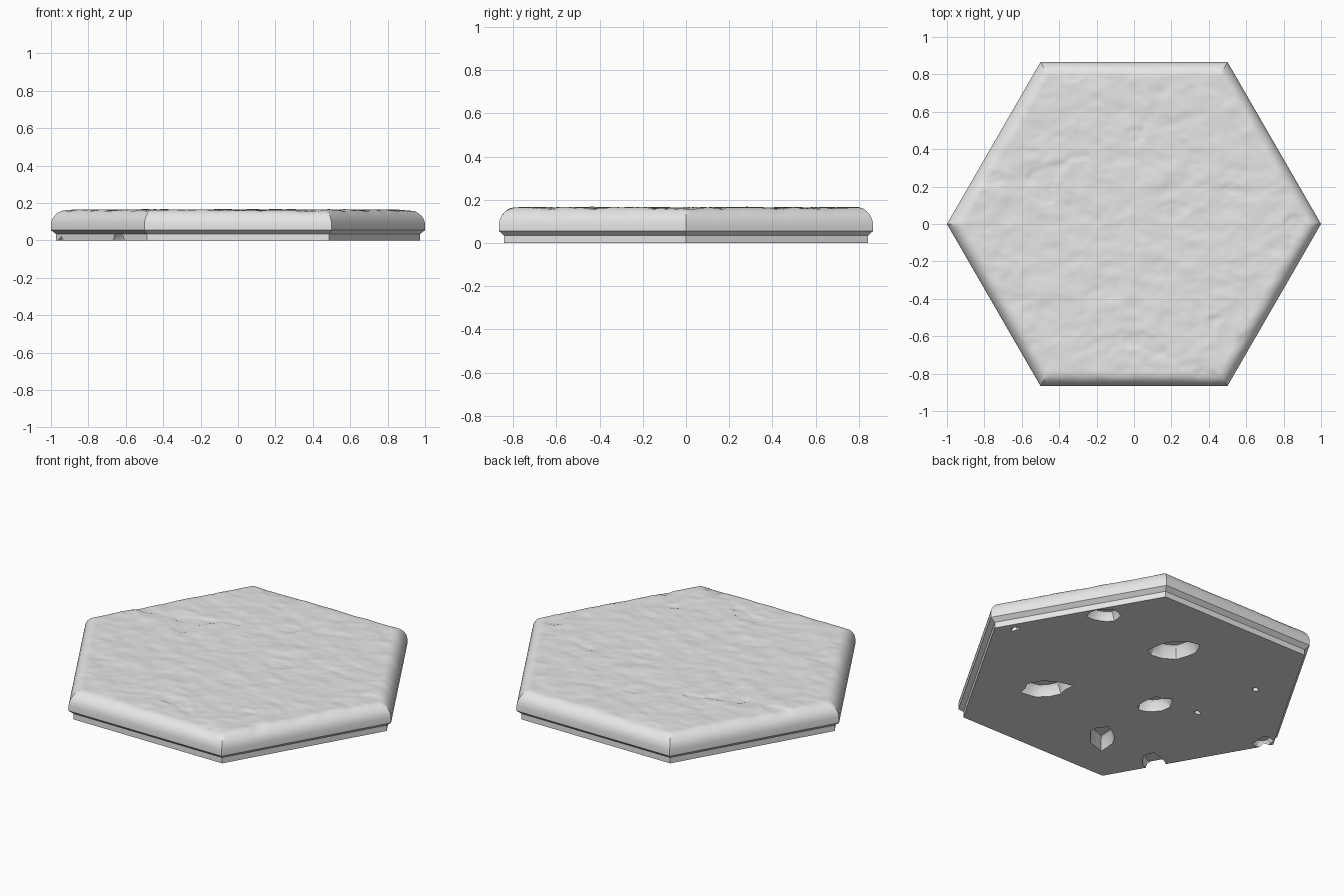
import bpy, bmesh, math, random
from mathutils import Vector, noise

if "Cube" in bpy.data.objects:
    bpy.data.objects.remove(bpy.data.objects["Cube"])

random.seed(4)
N = 56                                   # lattice steps from centre to edge of the top
TOP_R, TOP_Z = 0.92, 0.163
CORNERS = [Vector((math.cos(math.radians(60 * i)), math.sin(math.radians(60 * i)), 0))
           for i in range(6)]

stone = bpy.data.materials.new("grey stone")
stone.diffuse_color = (0.8, 0.8, 0.8, 1)
stone.use_nodes = True
stone.node_tree.nodes["Principled BSDF"].inputs["Base Color"].default_value = stone.diffuse_color


def hex_ring(bm, radius, z, steps, rough=0.0):
    """Hexagonal loop of vertices, optionally roughened in height."""
    ring = []
    for i in range(6):
        for s in range(steps):
            p = CORNERS[i].lerp(CORNERS[(i + 1) % 6], s / steps) * radius
            h = z + rough * roughness(p)
            ring.append(bm.verts.new((p.x, p.y, h)))
    return ring


def roughness(p):
    """Layered noise with a few shallow chipped steps."""
    q = Vector((p.x * 7, p.y * 10, 3.1))
    n = noise.noise(q) + 0.6 * noise.noise(q * 2.1) + 0.35 * noise.noise(q * 4.3)
    chip = noise.noise(Vector((p.x * 4 + 9, p.y * 6, 7.7)))
    return 0.6 * n - (0.5 if chip > 0.42 else 0)


def bridge(bm, a, b):
    for i in range(len(a)):
        j = (i + 1) % len(a)
        bm.faces.new((a[i], a[j], b[j], b[i]))


def finish(name, bm):
    bmesh.ops.recalc_face_normals(bm, faces=bm.faces)
    me = bpy.data.meshes.new(name)
    bm.to_mesh(me)
    bm.free()
    ob = bpy.data.objects.new(name, me)
    bpy.context.collection.objects.link(ob)
    return ob


# Tile: rough top as a triangular lattice of growing hexagons
bm = bmesh.new()
prev = [bm.verts.new((0, 0, TOP_Z + 0.008 * roughness(Vector())))]
for k in range(1, N + 1):
    ring = hex_ring(bm, TOP_R * k / N, TOP_Z, k, 0.008)
    for i in range(6):
        for s in range(k):
            a, b = ring[i * k + s], ring[(i * k + s + 1) % (6 * k)]
            c = prev[(i * (k - 1) + s) % len(prev)]
            bm.faces.new((a, b, c))
            if s < k - 1:
                d = prev[(i * (k - 1) + s + 1) % len(prev)]
                bm.faces.new((c, b, d))
    prev = ring

# Tile: rounded rim, straight side, undercut and foot
for r, z, rough in [(0.945, 0.158, 0.005), (0.965, 0.147, 0.003), (0.983, 0.130, 0.001),
                    (0.994, 0.112, 0), (1.0, 0.09, 0), (1.0, 0.055, 0),
                    (0.972, 0.034, 0), (0.972, 0.0, 0)]:
    ring = hex_ring(bm, r, z, N, rough)
    bridge(bm, prev, ring)
    prev = ring
bm.faces.new(prev)
tile = finish("stone_tile", bm)
tile.data.materials.append(stone)

# Pits worn into the underside: x, y, long radius, short radius, turn, depth
PITS = [(0.60, 0.48, 0.09, 0.07, 2.4, 0.05), (0.08, 0.44, 0.14, 0.09, 2.4, 0.07),
        (0.345, -0.33, 0.14, 0.08, 2.2, 0.06), (-0.21, -0.08, 0.10, 0.07, 1.9, 0.06),
        (-0.22, -0.53, 0.13, 0.07, 0.9, 0.07), (-0.60, -0.555, 0.10, 0.06, 0.6, 0.034),
        (-0.915, -0.01, 0.06, 0.045, 1.8, 0.03), (-0.52, 0.39, 0.022, 0.016, 0, 0.02),
        (-0.44, 0.0, 0.022, 0.016, 0, 0.02), (0.88, 0.06, 0.025, 0.018, 2, 0.02)]
bm = bmesh.new()
SIDES = 12
for x, y, rl, rs, turn, depth in PITS:
    wob = [random.uniform(0.8, 1.15) for _ in range(SIDES)]
    loops = []
    for z, f in ((-0.03, 1.05), (0.0, 1.0), (depth * 0.75, 0.85), (depth, 0.7)):
        loop = []
        for i, w in enumerate(wob):
            t = math.tau * i / SIDES
            u, v = rl * w * f * math.cos(t), rs * w * f * math.sin(t)
            loop.append(bm.verts.new((x + u * math.cos(turn) - v * math.sin(turn),
                                      y + u * math.sin(turn) + v * math.cos(turn), z)))
        if loops:
            bridge(bm, loops[-1], loop)
        loops.append(loop)
    bm.faces.new(loops[0])
    bm.faces.new(loops[-1])
cutter = finish("pit_cutter", bm)
cutter.data.materials.append(stone)
cutter.hide_render = True

# Carve the pits, then drop the cutter
bpy.context.view_layer.objects.active = tile
tile.select_set(True)
mod = tile.modifiers.new("pits", 'BOOLEAN')
mod.operation = 'DIFFERENCE'
mod.solver = 'EXACT'
mod.object = cutter
bpy.ops.object.modifier_apply(modifier=mod.name)
bpy.data.objects.remove(cutter)
bpy.ops.object.shade_smooth_by_angle(angle=math.radians(30))
